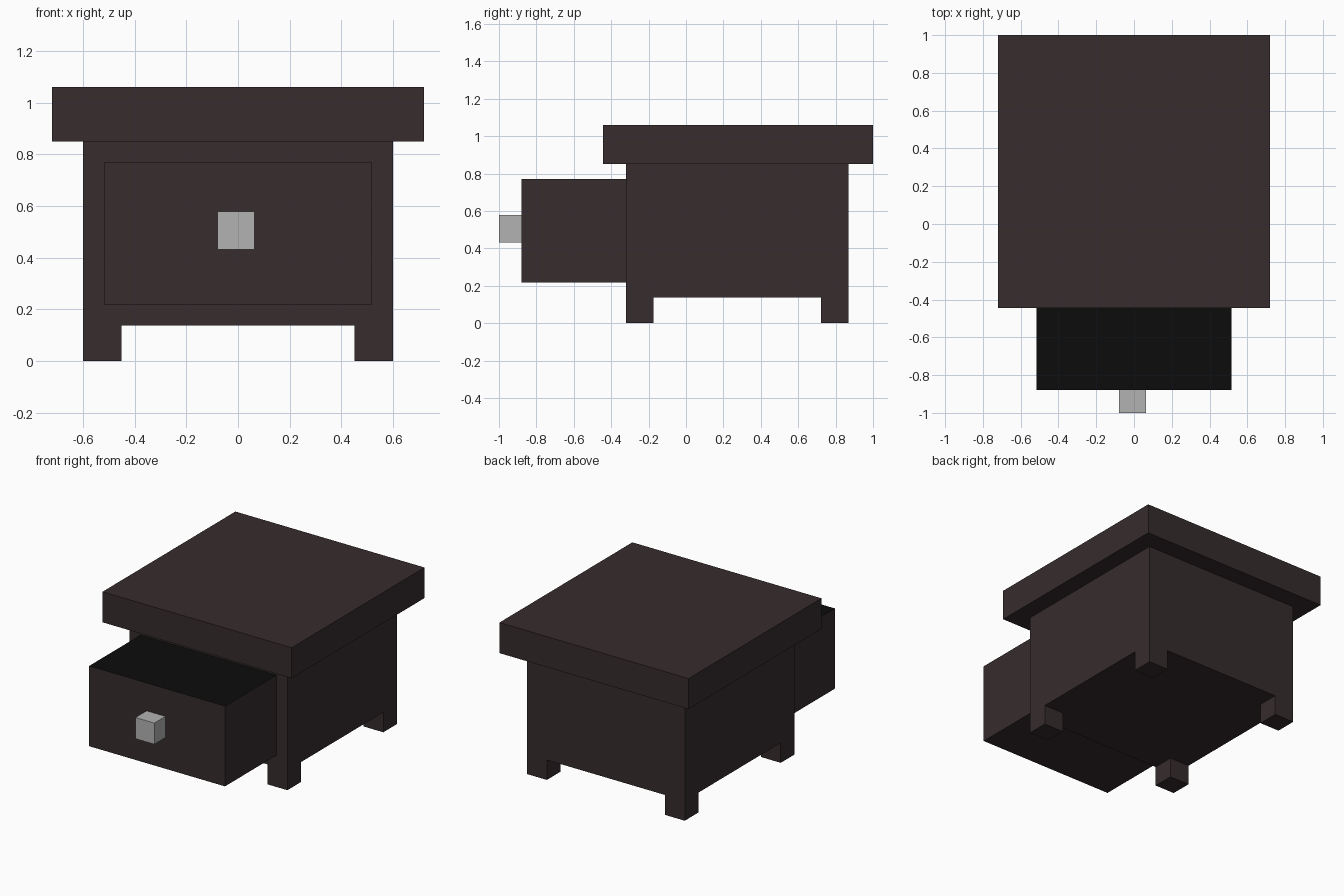
import bpy
import bmesh
from mathutils import Vector

if "Cube" in bpy.data.objects:
    bpy.data.objects.remove(bpy.data.objects["Cube"])


def material(name, rgb):
    m = bpy.data.materials.new(name)
    m.diffuse_color = (*rgb, 1)
    m.use_nodes = True
    m.node_tree.nodes["Principled BSDF"].inputs["Base Color"].default_value = m.diffuse_color
    return m


wood = material("dark wood", (0.037, 0.025, 0.026))
black = material("black interior", (0.0037, 0.0037, 0.0037))
metal = material("grey metal", (0.45, 0.45, 0.45))


def box(name, lo, hi, *mats):
    """Box between two corners; a second material goes on the top face."""
    lo, hi = Vector(lo), Vector(hi)
    bm = bmesh.new()
    bmesh.ops.create_cube(bm, size=1)
    for v in bm.verts:
        v.co = (lo + hi) / 2 + v.co * (hi - lo)
    bm.normal_update()
    if len(mats) > 1:
        for f in bm.faces:
            f.material_index = int(f.normal.z > 0.5)
    me = bpy.data.meshes.new(name)
    bm.to_mesh(me)
    bm.free()
    for m in mats:
        me.materials.append(m)
    ob = bpy.data.objects.new(name, me)
    bpy.context.collection.objects.link(ob)
    return ob


# Table top and cabinet
box("table_top", (-0.72, -0.445, 0.85), (0.72, 1.0, 1.06), wood)
box("cabinet", (-0.6, -0.32, 0.137), (0.6, 0.87, 0.85), wood)

# Four short legs, mirrored left to right
for name, y in (("front_legs", -0.32), ("back_legs", 0.723)):
    legs = box(name, (0.45, y, 0), (0.6, y + 0.147, 0.137), wood)
    legs.modifiers.new("mirror", 'MIRROR')

# Pulled-out drawer with dark inside, and its knob
box("drawer", (-0.517, -0.88, 0.218), (0.517, -0.32, 0.77), wood, black)
box("drawer_knob", (-0.08, -1.0, 0.432), (0.063, -0.88, 0.578), metal)
